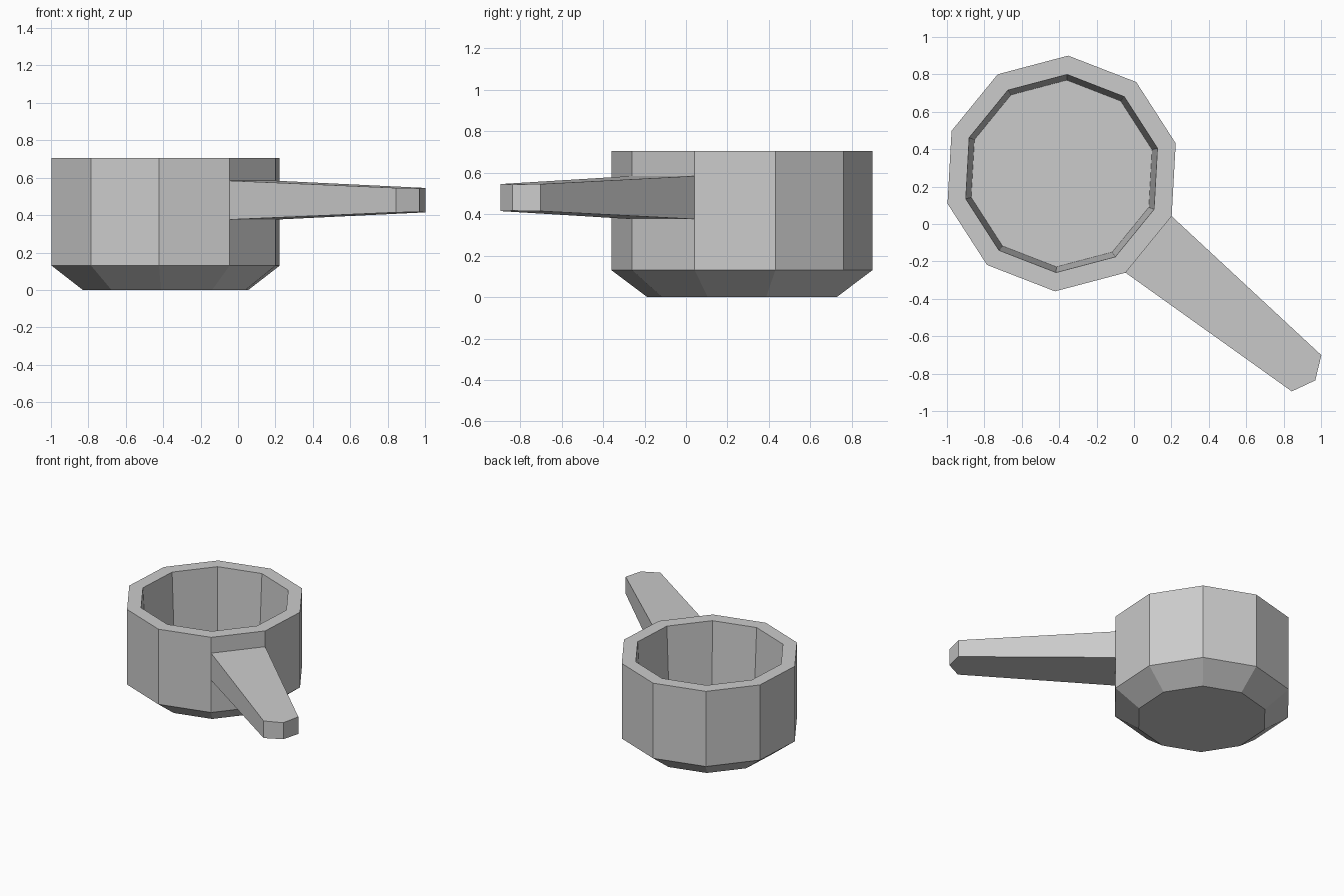
import bpy, bmesh
from math import cos, sin, radians

if "Cube" in bpy.data.objects:
    bpy.data.objects.remove(bpy.data.objects["Cube"])

CX, CY, SIDES, PHASE = -0.387, 0.27, 10, 14.8


def finish(name, bm):
    bmesh.ops.recalc_face_normals(bm, faces=bm.faces)
    me = bpy.data.meshes.new(name)
    bm.to_mesh(me)
    bm.free()
    ob = bpy.data.objects.new(name, me)
    bpy.context.collection.objects.link(ob)


# Cup: ten-sided rings from the underside, up the outside, over the rim, to the floor
profile = [(0.458, 0.0), (0.631, 0.13), (0.631, 0.705), (0.53, 0.705), (0.50, 0.12)]
bm = bmesh.new()
rings = []
for r, z in profile:
    angles = [radians(PHASE + 360 * i / SIDES) for i in range(SIDES)]
    rings.append([bm.verts.new((CX + r * cos(a), CY + r * sin(a), z)) for a in angles])
for lo, hi in zip(rings, rings[1:]):
    for i in range(SIDES):
        j = (i + 1) % SIDES
        bm.faces.new((lo[i], lo[j], hi[j], hi[i]))
bm.faces.new(rings[0])
bm.faces.new(rings[-1])
finish("cup", bm)

# Handle: tapered outline leaving one cup facet, rooted slightly inside the wall
AXIS = radians(PHASE - 54)
outline = [(0.56, -0.182), (0.60, -0.195), (1.69, -0.125), (1.75, 0.0),
           (1.69, 0.125), (0.60, 0.195), (0.56, 0.182)]
bm = bmesh.new()
layers = []
for side in (-1, 1):
    layer = []
    for t, w in outline:
        half = 0.104 - 0.0355 * (t - 0.60)
        layer.append(bm.verts.new((CX + t * cos(AXIS) - w * sin(AXIS),
                                   CY + t * sin(AXIS) + w * cos(AXIS),
                                   0.48 + side * half)))
    bm.faces.new(layer)
    layers.append(layer)
n = len(outline)
for i in range(n):
    j = (i + 1) % n
    bm.faces.new((layers[0][i], layers[0][j], layers[1][j], layers[1][i]))
finish("handle", bm)
